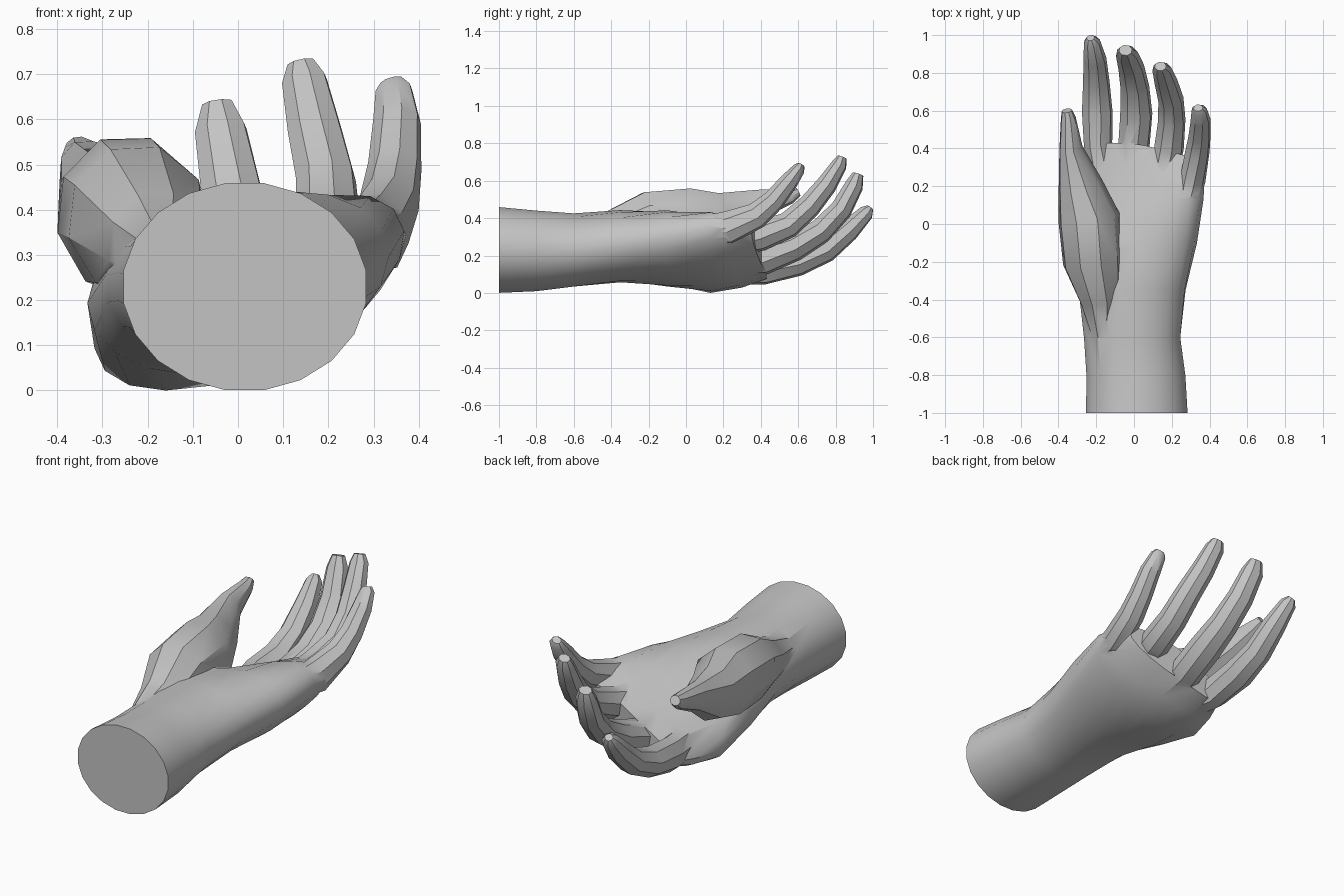
import bpy, bmesh, math
from mathutils import Vector, Matrix

skin = bpy.data.materials.new("plain grey")
skin.diffuse_color = (0.55, 0.55, 0.55, 1)


def loft(name, rings, sides, roll=0, body=False):
    """Skin elliptical rings (x, y, z, half width, half height[, tilt, dent])."""
    bm = bmesh.new()
    centres = [Vector(r[:3]) for r in rings]
    loops = []
    for i, r in enumerate(rings):
        if body:
            t = Vector((0, 1, 0))
        else:
            t = (centres[min(i + 1, len(rings) - 1)] - centres[max(i - 1, 0)]).normalized()
        side = Vector((1, 0, 0))
        side = (side - t * side.dot(t)).normalized()
        turn = Matrix.Rotation(math.radians(-(r[5] if body else roll)), 3, t)
        side = turn @ side
        up = side.cross(t)
        loop = []
        for k in range(sides):
            a = 2 * math.pi * (k + 0.5) / sides
            u, v = math.cos(a), math.sin(a)
            h = v * r[4]
            if body and v > 0:            # hollow of the palm
                h -= r[6] * v * (1 - u * u)
            p = centres[i] + side * (u * r[3]) + up * h
            if body and p.y > 0.2:        # knuckle line slopes to the little finger
                p.y -= 0.25 * max(0, p.x)
            loop.append(bm.verts.new(p))
        loops.append(loop)
    for a, b in zip(loops, loops[1:]):
        for k in range(sides):
            n = (k + 1) % sides
            bm.faces.new((a[k], a[n], b[n], b[k]))
    bm.faces.new(loops[0])
    bm.faces.new(loops[-1])
    bmesh.ops.recalc_face_normals(bm, faces=bm.faces)
    mesh = bpy.data.meshes.new(name)
    bm.to_mesh(mesh)
    bm.free()
    mesh.materials.append(skin)
    ob = bpy.data.objects.new(name, mesh)
    bpy.context.collection.objects.link(ob)
    return ob


# Wrist and palm, rising towards the little finger side
hand = loft("hand", [
    (0.015, -1.00, 0.235, 0.272, 0.232, 0, 0),
    (0.010, -0.80, 0.230, 0.265, 0.218, 0, 0),
    (-0.010, -0.60, 0.235, 0.258, 0.198, 0, 0),
    (-0.010, -0.35, 0.255, 0.285, 0.192, 5, 0.0),
    (0.000, -0.10, 0.250, 0.340, 0.200, 14, 0.02),
    (0.025, 0.13, 0.228, 0.370, 0.175, 25, 0.04),
    (0.050, 0.30, 0.225, 0.350, 0.135, 25, 0.03),
    (0.050, 0.43, 0.225, 0.300, 0.085, 25, 0.01)], 20, body=True)

# Thumb with the pad at its base
parts = [loft("thumb", [
    (-0.16, -0.60, 0.29, 0.06, 0.09),
    (-0.175, -0.40, 0.32, 0.115, 0.13),
    (-0.220, -0.20, 0.38, 0.160, 0.175),
    (-0.240, 0.03, 0.39, 0.165, 0.185),
    (-0.285, 0.20, 0.41, 0.120, 0.140),
    (-0.335, 0.40, 0.485, 0.062, 0.080),
    (-0.348, 0.56, 0.525, 0.040, 0.042),
    (-0.355, 0.60, 0.545, 0.028, 0.025)], 9, roll=12)]

# Four curled fingers
parts.append(loft("index_finger", [
    (-0.15, 0.20, 0.13, 0.080, 0.080),
    (-0.19, 0.42, 0.14, 0.076, 0.092),
    (-0.195, 0.60, 0.17, 0.083, 0.075),
    (-0.20, 0.75, 0.235, 0.072, 0.067),
    (-0.207, 0.87, 0.34, 0.062, 0.060),
    (-0.223, 0.965, 0.435, 0.044, 0.042),
    (-0.23, 0.985, 0.46, 0.022, 0.020)], 8, roll=10))
parts.append(loft("middle_finger", [
    (-0.03, 0.20, 0.17, 0.080, 0.080),
    (0.00, 0.42, 0.19, 0.085, 0.088),
    (0.012, 0.58, 0.25, 0.088, 0.076),
    (0.005, 0.72, 0.335, 0.078, 0.068),
    (-0.015, 0.83, 0.45, 0.070, 0.060),
    (-0.038, 0.90, 0.58, 0.060, 0.050),
    (-0.045, 0.92, 0.64, 0.036, 0.030)], 8, roll=10))
parts.append(loft("ring_finger", [
    (0.14, 0.18, 0.26, 0.070, 0.070),
    (0.185, 0.40, 0.31, 0.080, 0.082),
    (0.20, 0.55, 0.37, 0.074, 0.072),
    (0.195, 0.66, 0.47, 0.068, 0.064),
    (0.17, 0.75, 0.58, 0.062, 0.056),
    (0.147, 0.82, 0.69, 0.052, 0.042),
    (0.14, 0.835, 0.73, 0.032, 0.026)], 8, roll=12))
parts.append(loft("little_finger", [
    (0.26, 0.00, 0.335, 0.050, 0.060),
    (0.310, 0.23, 0.355, 0.068, 0.092),
    (0.335, 0.38, 0.42, 0.066, 0.072),
    (0.347, 0.47, 0.50, 0.060, 0.060),
    (0.352, 0.55, 0.60, 0.054, 0.050),
    (0.345, 0.605, 0.67, 0.042, 0.034),
    (0.34, 0.615, 0.69, 0.026, 0.020)], 8, roll=12))

# Fuse everything into one closed surface
bpy.context.view_layer.objects.active = hand
hand.select_set(True)
for part in parts:
    mod = hand.modifiers.new("join", 'BOOLEAN')
    mod.operation = 'UNION'
    mod.solver = 'EXACT'
    mod.object = part
    bpy.ops.object.modifier_apply(modifier=mod.name)
    bpy.data.objects.remove(part)

# Stand it on the floor and keep creases sharp
low = min(v.co.z for v in hand.data.vertices)
for v in hand.data.vertices:
    v.co.z -= low
bpy.ops.object.shade_smooth_by_angle(angle=math.radians(35))
